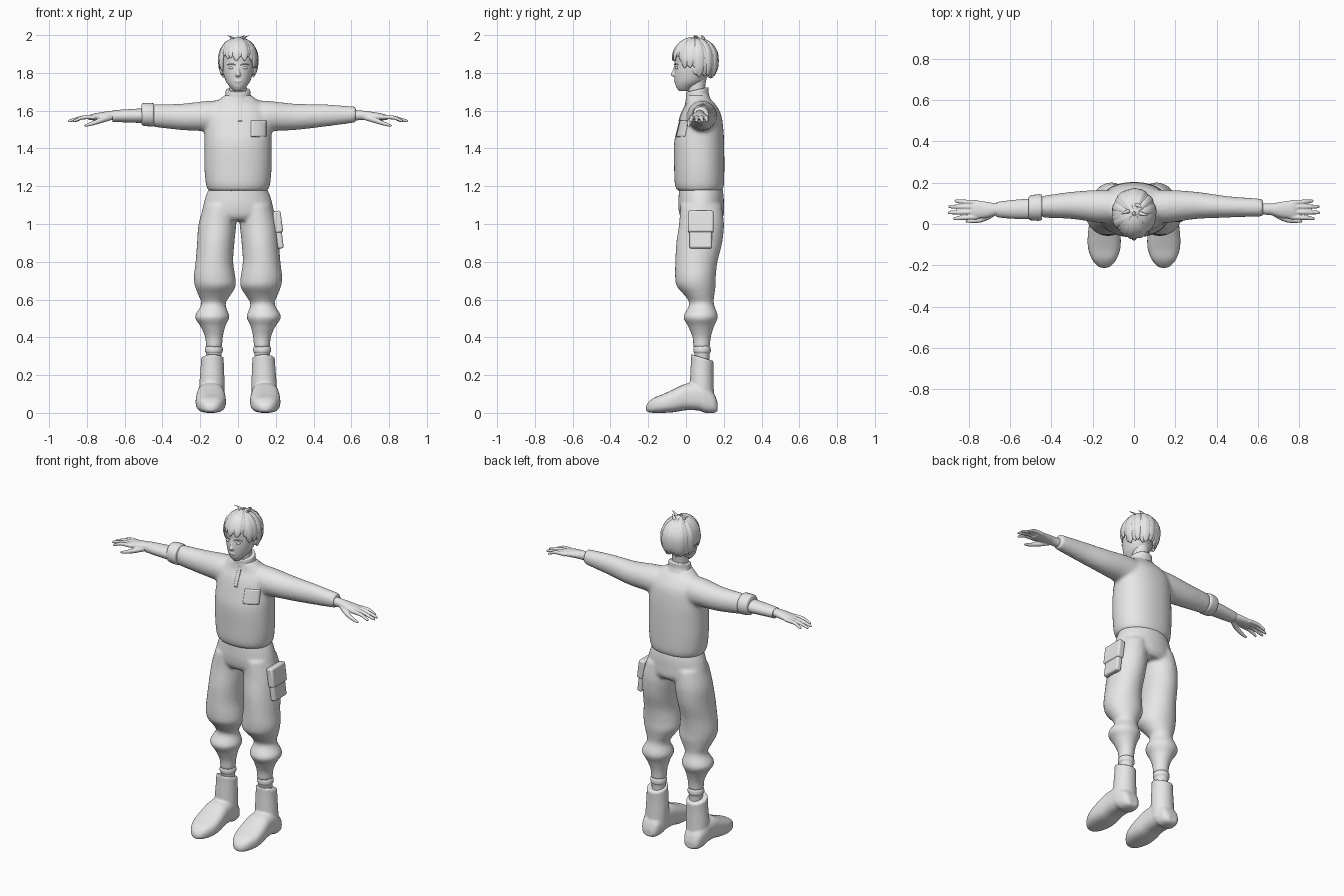
import bpy, bmesh, math, random
from mathutils import Vector, Matrix

random.seed(4)
if "Cube" in bpy.data.objects:
    bpy.data.objects.remove(bpy.data.objects["Cube"])

grey = bpy.data.materials.new("plain_grey")
grey.use_nodes = True
grey.diffuse_color = (0.8, 0.8, 0.8, 1)
grey.node_tree.nodes["Principled BSDF"].inputs["Base Color"].default_value = (0.8, 0.8, 0.8, 1)
made = []


def finish(name, bm, voxel=0, smooth=5):
    """Turn a bmesh into an object; a voxel size fuses overlapping pieces."""
    bmesh.ops.recalc_face_normals(bm, faces=bm.faces)
    mesh = bpy.data.meshes.new(name)
    bm.to_mesh(mesh)
    bm.free()
    mesh.materials.append(grey)
    obj = bpy.data.objects.new(name, mesh)
    bpy.context.collection.objects.link(obj)
    made.append(obj)
    if voxel:
        fuse = obj.modifiers.new("fuse", 'REMESH')
        fuse.mode, fuse.voxel_size, fuse.use_smooth_shade = 'VOXEL', voxel, True
        relax = obj.modifiers.new("relax", 'SMOOTH')
        relax.factor, relax.iterations = 0.5, smooth
    return obj


def loft(bm, rings, n=24, steps=4, power=2.0):
    """Smooth skin through rings of (centre, half axis u, half axis v)."""
    rings = [tuple(Vector(v) for v in r) for r in rings]
    pad = [rings[0]] + rings + [rings[-1]]
    path = []
    for i in range(1, len(pad) - 2):
        for k in range(steps):
            t = k / steps
            path.append([0.5 * (2 * b + (c - a) * t + (2 * a - 5 * b + 4 * c - d) * t * t
                                + (3 * b - a - 3 * c + d) * t ** 3)
                         for a, b, c, d in zip(*pad[i - 1:i + 3])])
    path.append(rings[-1])
    loops = []
    for c, u, v in path:
        loop = []
        for j in range(n):
            a = math.tau * j / n
            x, y = (math.copysign(abs(w) ** (2 / power), w) for w in (math.cos(a), math.sin(a)))
            loop.append(bm.verts.new(c + u * x + v * y))
        loops.append(loop)
    for a, b in zip(loops, loops[1:]):
        for j in range(n):
            bm.faces.new((a[j], a[(j + 1) % n], b[(j + 1) % n], b[j]))
    bm.faces.new(loops[0])
    bm.faces.new(loops[-1])


def upright(rows, s=1, tilt=0):
    """Rows of z, x, y, half width, half depth."""
    return [((s * x, y, z), (rx, 0, 0), (0, ry, tilt)) for z, x, y, rx, ry in rows]


def sideways(rows, s=1):
    """Rows of x, y, z, half depth, half height."""
    return [((s * x, y, z), (0, ry, 0), (0, 0, rz)) for x, y, z, ry, rz in rows]


def blob(bm, centre, radii):
    mat = Matrix.Translation(centre) @ Matrix.Diagonal((*radii, 1))
    bmesh.ops.create_uvsphere(bm, u_segments=20, v_segments=12, radius=1, matrix=mat)


# Pullover: torso and two sleeves, the right one pushed up
SLEEVE = [(.05, .085, 1.555, .08, .1), (.16, .085, 1.57, .08, .082), (.3, .09, 1.567, .066, .07),
          (.45, .083, 1.574, .052, .06), (.58, .08, 1.578, .045, .047), (.625, .078, 1.58, .042, .042)]
bm = bmesh.new()
loft(bm, upright([(1.175, 0, .073, .156, .118), (1.21, 0, .071, .17, .13), (1.3, 0, .07, .178, .133),
                  (1.42, 0, .069, .178, .133), (1.5, 0, .075, .176, .123), (1.58, 0, .08, .165, .106),
                  (1.63, 0, .078, .135, .08), (1.665, 0, .065, .092, .062), (1.685, 0, .06, .065, .055)]),
     n=40, power=2.2)
loft(bm, sideways(SLEEVE))
loft(bm, sideways(SLEEVE[:4], -1))
pullover = finish("pullover", bm, 0.01, 6)

bm = bmesh.new()
loft(bm, sideways([(.445, .08, 1.578, .056, .058), (.455, .08, 1.578, .064, .062),
                   (.5, .078, 1.58, .06, .06), (.51, .078, 1.58, .05, .052)], -1))
finish("rolled_cuff", bm)

bm = bmesh.new()
loft(bm, sideways([(.46, .075, 1.574, .05, .04), (.54, .072, 1.573, .048, .037),
                   (.62, .07, 1.572, .042, .033), (.665, .07, 1.571, .036, .031)], -1))
finish("right_forearm", bm)

# Collar and neck
bm = bmesh.new()
loft(bm, upright([(1.655, 0, .062, .085, .066), (1.68, 0, .06, .068, .06), (1.708, 0, .06, .064, .06),
                  (1.712, 0, .06, .055, .052)], tilt=.012), n=32)
finish("collar", bm)
bm = bmesh.new()
loft(bm, upright([(1.66, 0, .06, .05, .05), (1.72, 0, .055, .046, .046), (1.8, 0, .06, .05, .055)]))
finish("neck", bm)


def cloth_plate(name, x, z, w, h):
    """Thin panel laid onto the front of the pullover."""
    bm = bmesh.new()
    bmesh.ops.create_grid(bm, x_segments=8, y_segments=10, size=0.5)
    for v in bm.verts:
        v.co = Vector((x + v.co.x * w, -.2, z + v.co.y * h))
    obj = finish(name, bm)
    wrap = obj.modifiers.new("wrap", 'SHRINKWRAP')
    wrap.target, wrap.wrap_method, wrap.offset = pullover, 'PROJECT', 0.004
    wrap.use_project_y = True
    wrap.use_positive_direction, wrap.use_negative_direction = True, False
    obj.modifiers.new("thickness", 'SOLIDIFY').thickness = 0.005


cloth_plate("placket", .01, 1.6, .022, .11)
cloth_plate("chest_pocket", .11, 1.505, .08, .085)

# Trousers: hips and two baggy legs gathered below the knee
LEG = [(1.1, .095, .08, .085, .11), (1.0, .109, .082, .1, .119), (.9, .118, .07, .099, .122),
       (.8, .125, .055, .1, .112), (.72, .124, .05, .11, .108), (.67, .12, .054, .108, .103),
       (.62, .125, .072, .084, .078), (.575, .13, .083, .064, .065), (.51, .137, .078, .092, .092),
       (.46, .133, .08, .067, .07), (.4, .127, .083, .047, .049), (.345, .127, .083, .044, .045)]
bm = bmesh.new()
loft(bm, upright([(1.195, 0, .078, .15, .114), (1.15, 0, .08, .17, .119), (1.1, 0, .08, .184, .121),
                  (1.05, 0, .083, .192, .118), (1.02, 0, .083, .18, .1)]), n=40)
for s in (1, -1):
    loft(bm, upright(LEG, s))
finish("trousers", bm, 0.01, 5)


def box(name, centre, size, tilt):
    bm = bmesh.new()
    bmesh.ops.create_cube(bm, size=1, matrix=Matrix.Translation(centre)
                          @ Matrix.Rotation(tilt, 4, 'Y') @ Matrix.Diagonal((*size, 1)))
    bevel = finish(name, bm).modifiers.new("soft_edges", 'BEVEL')
    bevel.width, bevel.segments = .01, 3


# Cargo pocket on the left thigh
box("thigh_pocket", (.213, .078, .97), (.034, .118, .2), -.13)
box("pocket_flap", (.211, .078, 1.012), (.042, .135, .115), -.13)

# Hands, socks and boots for both sides
for s, side in ((1, "left"), (-1, "right")):
    bm = bmesh.new()
    loft(bm, sideways([(.6, .073, 1.576, .028, .029), (.66, .071, 1.575, .028, .025),
                       (.71, .069, 1.572, .038, .022), (.77, .07, 1.566, .044, .017),
                       (.79, .07, 1.563, .038, .011)], s))
    for y, reach in ((.034, .875), (.058, .9), (.082, .897), (.104, .868)):
        tip = .07 + (y - .07) * 1.2
        loft(bm, sideways([(.755, y, 1.566, .012, .012), (.82, (y + tip) / 2, 1.564, .011, .011),
                           (reach - .01, tip, 1.547, .009, .008), (reach, tip, 1.544, .004, .004)], s), n=10)
    loft(bm, sideways([(.66, .06, 1.568, .014, .016), (.72, .028, 1.55, .015, .015),
                       (.77, .016, 1.533, .012, .012), (.815, .014, 1.519, .006, .006)], s), n=10)
    finish(side + "_hand", bm, 0.004, 3)

    bm = bmesh.new()
    loft(bm, upright([(.25, .128, .085, .038, .038), (.31, .128, .085, .04, .04), (.325, .128, .085, .047, .046),
                      (.345, .128, .085, .046, .045), (.355, .128, .085, .038, .038)], s))
    finish(side + "_sock", bm)

    bm = bmesh.new()
    loft(bm, upright([(.05, .14, .085, .066, .066), (.15, .138, .084, .067, .063), (.24, .136, .085, .062, .06),
                      (.293, .136, .086, .06, .06)], s, -.018), n=28)
    foot = [(.168, .012, .05, .03), (.15, 0, .1, .052), (.1, 0, .15, .067), (.07, .012, .16, .07),
            (0, .014, .155, .074), (-.06, .004, .128, .08), (-.12, 0, .1, .078), (-.17, 0, .08, .06),
            (-.2, .004, .055, .036), (-.212, .012, .035, .015)]
    loft(bm, [((s * .144, y, (low + top) / 2), (rx, 0, 0), (0, 0, (top - low) / 2))
              for y, low, top, rx in foot], power=2.7)
    finish(side + "_boot", bm, 0.007, 3)

# Head with nose, lips, ears and eyes
bm = bmesh.new()
loft(bm, upright([(1.703, 0, -.012, .02, .024), (1.725, 0, -.002, .042, .05), (1.755, 0, .018, .064, .077),
                  (1.8, 0, .032, .079, .094), (1.85, 0, .045, .088, .105), (1.9, 0, .05, .09, .108),
                  (1.95, 0, .055, .07, .085), (1.975, 0, .055, .035, .045)]), n=36)
loft(bm, upright([(1.84, 0, -.05, .008, .012), (1.81, 0, -.057, .01, .015),
                  (1.79, 0, -.062, .015, .019), (1.779, 0, -.058, .01, .01)]), n=14)
for s in (1, -1):
    blob(bm, (s * .086, .058, 1.82), (.012, .022, .032))
blob(bm, (0, -.056, 1.757), (.02, .008, .005))
blob(bm, (0, -.051, 1.747), (.016, .009, .006))
finish("head", bm, 0.004, 2)

bm = bmesh.new()
for s in (1, -1):
    blob(bm, (s * .034, -.049, 1.827), (.016, .008, .008))
    loft(bm, sideways([(.014, -.06, 1.842, .003, .002), (.035, -.055, 1.848, .005, .003),
                       (.058, -.04, 1.842, .003, .001)], s), n=8)
finish("eyes_and_brows", bm)

# Hair: a cap under overlapping tapered locks
bm = bmesh.new()
blob(bm, (0, .072, 1.875), (.094, .09, .106))


def lock(a, end, width, lift):
    rings = []
    for t, w in ((0, .4), (.25, .75), (.5, 1), (.75, .95), (.92, .6), (1, .08)):
        phi = .08 + (end - .08) * t
        r = math.sin(phi)
        if phi > math.pi / 2:
            r = .45 + .55 * r
        out = Vector((math.cos(a) * math.sin(phi), math.sin(a) * math.sin(phi), math.cos(phi)))
        c = Vector((math.cos(a) * r * (.097 + lift), .05 + math.sin(a) * r * (.112 + lift),
                    1.87 + math.cos(phi) * (.111 + lift)))
        rings.append((c, Vector((-math.sin(a), math.cos(a), 0)) * width * w, out * .009 * (.4 + .6 * w)))
    loft(bm, rings, n=10, steps=3)


LOCKS = 26
for i in range(LOCKS):
    a = math.tau * (i + random.uniform(-.2, .2)) / LOCKS
    back = math.sin(a)
    drop = 1.5 if back < -.6 else 2.05 if back < .1 else 2.5
    lock(a, drop + random.uniform(-.12, .14), random.uniform(.02, .027), random.uniform(0, .006))

# Loose tufts at the crown
for x, y, dx in ((.02, .05, .035), (-.02, .06, -.03), (.01, .09, .02)):
    loft(bm, upright([(1.97, x, y, .014, .012), (1.99, x + dx * .5, y, .009, .008),
                      (1.999, x + dx * 1.3, y - .01, .002, .002)]), n=8)
finish("hair", bm)

# Smooth shading with crisp rims
bpy.ops.object.select_all(action='DESELECT')
for obj in made:
    obj.select_set(True)
bpy.context.view_layer.objects.active = made[0]
bpy.ops.object.shade_smooth_by_angle(angle=math.radians(50))
